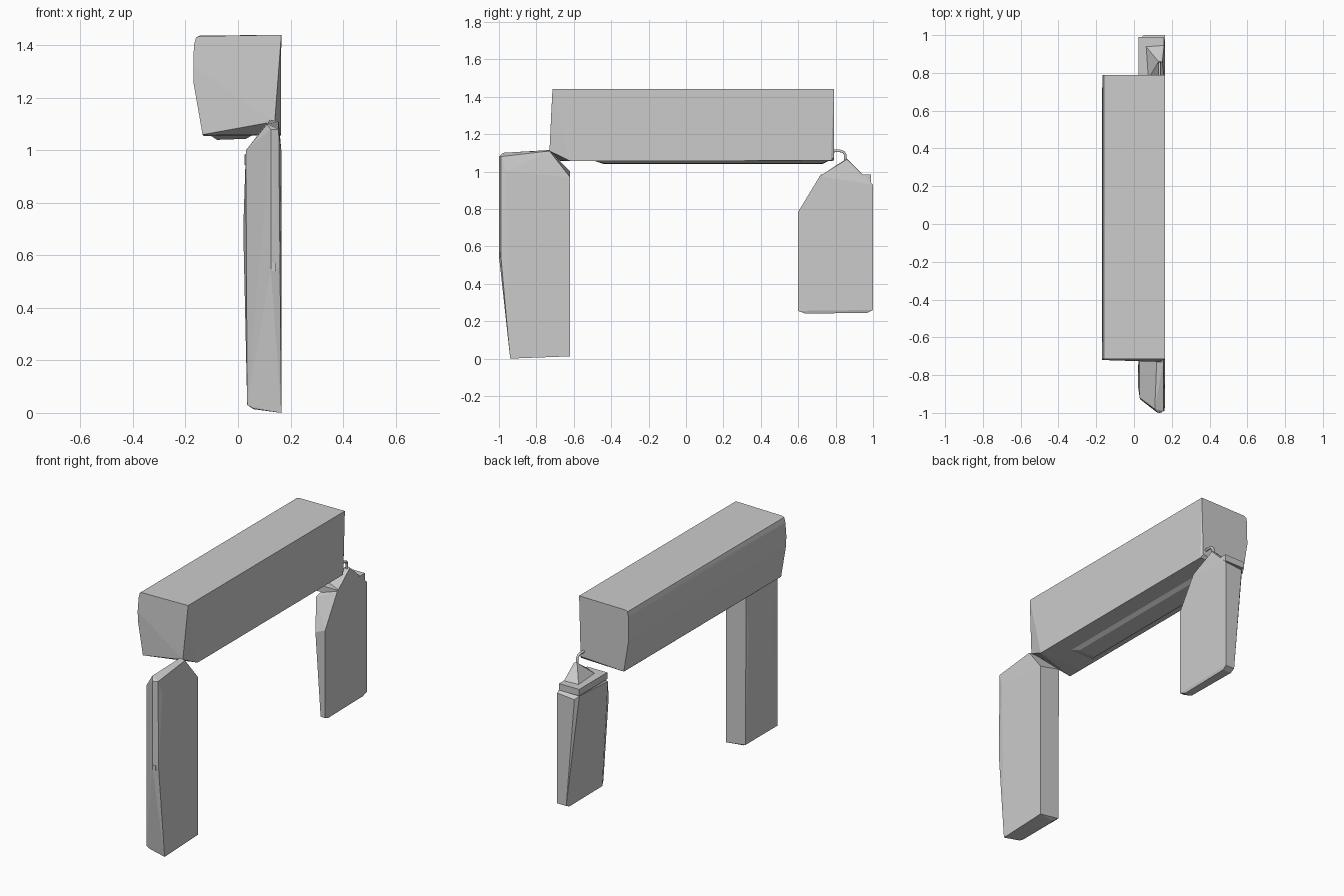
import bpy, bmesh


def hull(name, points):
    """Faceted solid wrapped around a few corner points."""
    bm = bmesh.new()
    for p in points:
        bm.verts.new(p)
    res = bmesh.ops.convex_hull(bm, input=bm.verts[:])
    loose = {g for g in res["geom_interior"] + res["geom_unused"]
             if isinstance(g, bmesh.types.BMVert)}
    bmesh.ops.delete(bm, geom=list(loose), context='VERTS')
    bmesh.ops.dissolve_limit(bm, angle_limit=0.01, verts=bm.verts[:], edges=bm.edges[:])
    bmesh.ops.recalc_face_normals(bm, faces=bm.faces[:])
    me = bpy.data.meshes.new(name)
    bm.to_mesh(me)
    bm.free()
    ob = bpy.data.objects.new(name, me)
    bpy.context.collection.objects.link(ob)
    return ob


def box(name, lo, hi):
    return hull(name, [(x, y, z) for x in (lo[0], hi[0])
                       for y in (lo[1], hi[1]) for z in (lo[2], hi[2])])


# Long beam: rounded upper left edge, undercut lower left, sloped front end
back_section = [(0.165, 1.44), (-0.145, 1.437), (-0.16, 1.43), (-0.166, 1.40),
                (-0.168, 1.26), (-0.135, 1.06), (0.155, 1.075)]
beam = [(x, 0.79, z) for x, z in back_section]
beam += [(0.163, 0.775, 1.058), (-0.13, 0.775, 1.055)]
beam += [(0.165, -0.714, 1.44), (0.155, -0.717, 1.38), (-0.145, -0.714, 1.435),
         (-0.16, -0.714, 1.43), (-0.168, -0.714, 1.40), (-0.17, -0.72, 1.32),
         (-0.17, -0.718, 1.26), (-0.135, -0.72, 1.06), (0.14, -0.73, 1.11),
         (0.163, -0.62, 1.057), (-0.13, -0.62, 1.055)]
hull("beam", beam)

# Shallow strip under the beam
hull("beam_under_strip", [
    (-0.11, -0.50, 1.06), (0.06, -0.50, 1.06), (-0.08, -0.44, 1.04), (0.03, -0.44, 1.044),
    (-0.11, 0.77, 1.06), (0.06, 0.77, 1.06), (-0.08, 0.73, 1.04), (0.03, 0.73, 1.044)])

# Front leg: tall slab leaning forward, chamfered front and peaked top
hull("front_leg", [
    (0.165, -0.94, 0.0), (0.165, -0.62, 0.012), (0.035, -0.62, 0.03),
    (0.035, -0.93, 0.03), (0.06, -0.64, 0.014), (0.06, -0.93, 0.016),
    (0.125, -1.0, 0.55), (0.16, -0.99, 0.55), (0.02, -0.85, 0.70), (0.025, -0.64, 0.70),
    (0.03, -0.62, 1.0), (0.03, -0.92, 1.0), (0.165, -0.62, 0.97), (0.165, -0.96, 1.0),
    (0.12, -0.73, 1.115), (0.155, -0.73, 1.11), (0.11, -0.98, 1.10),
    (0.125, -1.0, 1.08), (0.155, -0.99, 1.08), (0.07, -0.95, 1.05)])
box("front_leg_stud", (0.13, -1.0, 0.54), (0.145, -0.975, 0.57))

# Back leg: shorter hanging slab that thins towards its foot
hull("back_leg", [
    (0.165, 0.60, 0.255), (0.135, 0.60, 0.255), (0.16, 0.64, 0.24), (0.115, 0.64, 0.24),
    (0.16, 0.97, 0.245), (0.105, 0.97, 0.245), (0.165, 1.0, 0.26), (0.105, 1.0, 0.26),
    (0.165, 0.60, 0.785), (0.10, 0.60, 0.76), (0.165, 0.715, 0.975), (0.035, 0.70, 0.92),
    (0.03, 0.98, 0.94), (0.05, 1.0, 0.92), (0.165, 1.0, 0.93), (0.13, 0.86, 1.07),
    (0.15, 0.86, 1.065)])
box("back_leg_cap", (0.025, 0.72, 0.945), (0.16, 0.99, 0.985))

# Thin bent hook joining the beam to the back leg
cu = bpy.data.curves.new("hook", 'CURVE')
cu.dimensions = '3D'
cu.bevel_depth = 0.008
cu.bevel_resolution = 1
cu.use_fill_caps = True
path = [(0.77, 1.11), (0.825, 1.11), (0.843, 1.104), (0.851, 1.09), (0.852, 1.05)]
sp = cu.splines.new('POLY')
sp.points.add(len(path) - 1)
for p, (y, z) in zip(sp.points, path):
    p.co = (0.135, y, z, 1)
bpy.context.collection.objects.link(bpy.data.objects.new("hook", cu))
